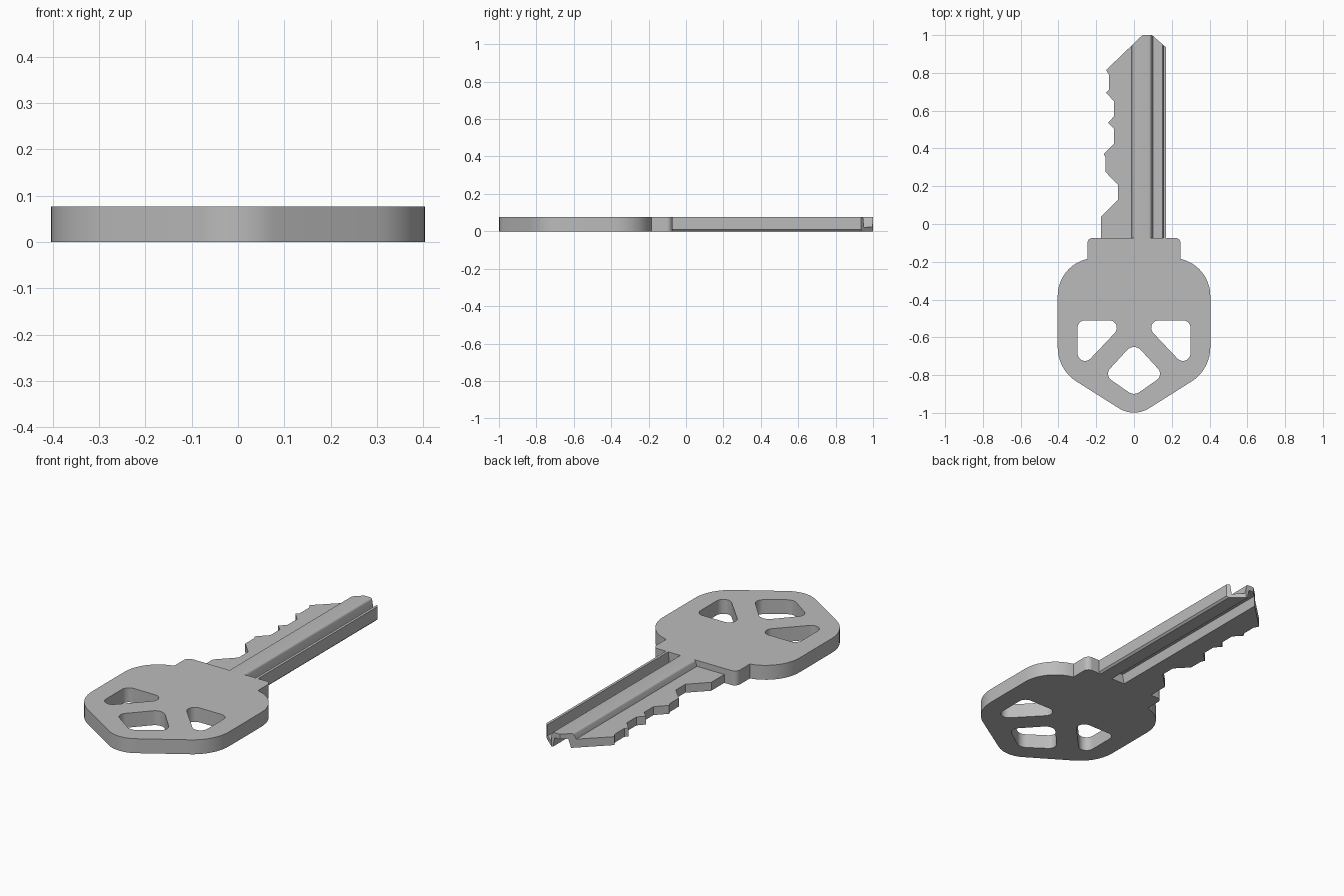
import bpy, bmesh, math
from mathutils import Vector, Matrix

cube = bpy.data.objects.get("Cube")
if cube:
    bpy.data.objects.remove(cube, do_unlink=True)

THICK = 0.077

metal = bpy.data.materials.new("grey metal")
metal.use_nodes = True
grey = (0.5, 0.5, 0.5, 1)
metal.diffuse_color = grey
metal.node_tree.nodes["Principled BSDF"].inputs["Base Color"].default_value = grey


def rounded(corners, steps=10):
    """Turn (x, y, radius) corners into an outline with filleted corners."""
    out = []
    n = len(corners)
    for i, (x, y, r) in enumerate(corners):
        p = Vector((x, y))
        if r == 0:
            out.append(p)
            continue
        a = (Vector(corners[i - 1][:2]) - p).normalized()
        b = (Vector(corners[(i + 1) % n][:2]) - p).normalized()
        half = a.angle(b) / 2
        centre = p + (a + b).normalized() * (r / math.sin(half))
        start = p + a * (r / math.tan(half)) - centre
        end = p + b * (r / math.tan(half)) - centre
        sweep = start.angle_signed(end)
        for k in range(steps + 1):
            # angle_signed is clockwise positive
            out.append(centre + Matrix.Rotation(-sweep * k / steps, 2) @ start)
    return out


def mirrored(half):
    """Complete a half outline across x = 0; points on the axis stay single."""
    return half + [(-x, y, r) for x, y, r in reversed(half) if x > 0]


def prism(name, outlines, depth, matrix):
    """Extrude filled outlines (inner ones become holes) into a solid."""
    curve = bpy.data.curves.new(name, "CURVE")
    curve.dimensions = "2D"
    curve.fill_mode = "BOTH"
    curve.extrude = depth / 2
    for pts in outlines:
        s = curve.splines.new("POLY")
        s.points.add(len(pts) - 1)
        for sp, p in zip(s.points, pts):
            sp.co = (p[0], p[1], 0, 1)
        s.use_cyclic_u = True
    obj = bpy.data.objects.new(name, curve)
    bpy.context.collection.objects.link(obj)
    activate(obj)
    bpy.ops.object.convert(target="MESH")
    obj = bpy.context.object
    bm = bmesh.new()
    bm.from_mesh(obj.data)
    bmesh.ops.remove_doubles(bm, verts=bm.verts, dist=1e-5)
    bm.transform(matrix)
    bmesh.ops.recalc_face_normals(bm, faces=bm.faces)
    bm.to_mesh(obj.data)
    bm.free()
    obj.data.materials.clear()
    obj.data.materials.append(metal)
    return obj


def activate(obj):
    bpy.ops.object.select_all(action="DESELECT")
    obj.select_set(True)
    bpy.context.view_layer.objects.active = obj


# Head plate: shoulder, rounded sides, pointed end, three holes
head_outline = mirrored([
    (0.247, -0.073, 0.03), (0.247, -0.185, 0), (0.404, -0.225, 0.2),
    (0.404, -0.771, 0.215), (0, -1.026, 0.15)])
side_hole = [(0.299, -0.51, 0.04), (0.299, -0.785, 0.04), (0.038, -0.51, 0.04)]
other_hole = [(-x, y, r) for x, y, r in side_hole]
centre_hole = mirrored([(0, -0.627, 0.05), (0.158, -0.8, 0.04), (0, -0.91, 0.05)])
lift = Matrix.Translation((0, 0, THICK / 2))
head = prism("key_head",
             [rounded(o) for o in (head_outline, side_hole, other_hole, centre_hole)],
             THICK, lift)

# Blade: toothed outline intersected with the grooved cross-section
teeth = [
    (0.17, -0.075), (0.17, 0.935), (0.095, 1.0), (0.045, 1.0),
    (-0.148, 0.815), (-0.133, 0.79), (-0.133, 0.71), (-0.148, 0.695),
    (-0.106, 0.65), (-0.106, 0.57), (-0.138, 0.535), (-0.106, 0.505),
    (-0.106, 0.425), (-0.16, 0.37), (-0.15, 0.35), (-0.15, 0.275),
    (-0.085, 0.207), (-0.085, 0.127), (-0.175, 0.037), (-0.175, -0.075)]
section = rounded([
    (-0.2, 0.045, 0), (-0.013, 0.045, 0), (-0.003, THICK, 0.012),
    (0.09, THICK, 0.012), (0.1, 0.022, 0), (0.15, 0.022, 0),
    (0.156, THICK, 0), (0.17, THICK, 0), (0.17, 0.01, 0), (0.16, 0, 0),
    (0.085, 0, 0), (0.075, 0.05, 0), (0.015, 0.05, 0), (0.005, 0, 0),
    (-0.2, 0, 0)], 4)
blade = prism("key_blade", [section], 1.3,
              Matrix.Translation((0, 0.5, 0)) @ Matrix.Rotation(math.pi / 2, 4, "X"))
cutter = prism("blade_outline", [teeth], 0.3, lift)
cutter.hide_render = True
mod = blade.modifiers.new("teeth", "BOOLEAN")
mod.operation = "INTERSECT"
mod.solver = "EXACT"
mod.object = cutter
activate(blade)
bpy.ops.object.modifier_apply(modifier=mod.name)
bpy.data.objects.remove(cutter, do_unlink=True)

for part in (head, blade):
    activate(part)
    bpy.ops.object.shade_smooth_by_angle(angle=math.radians(30))
